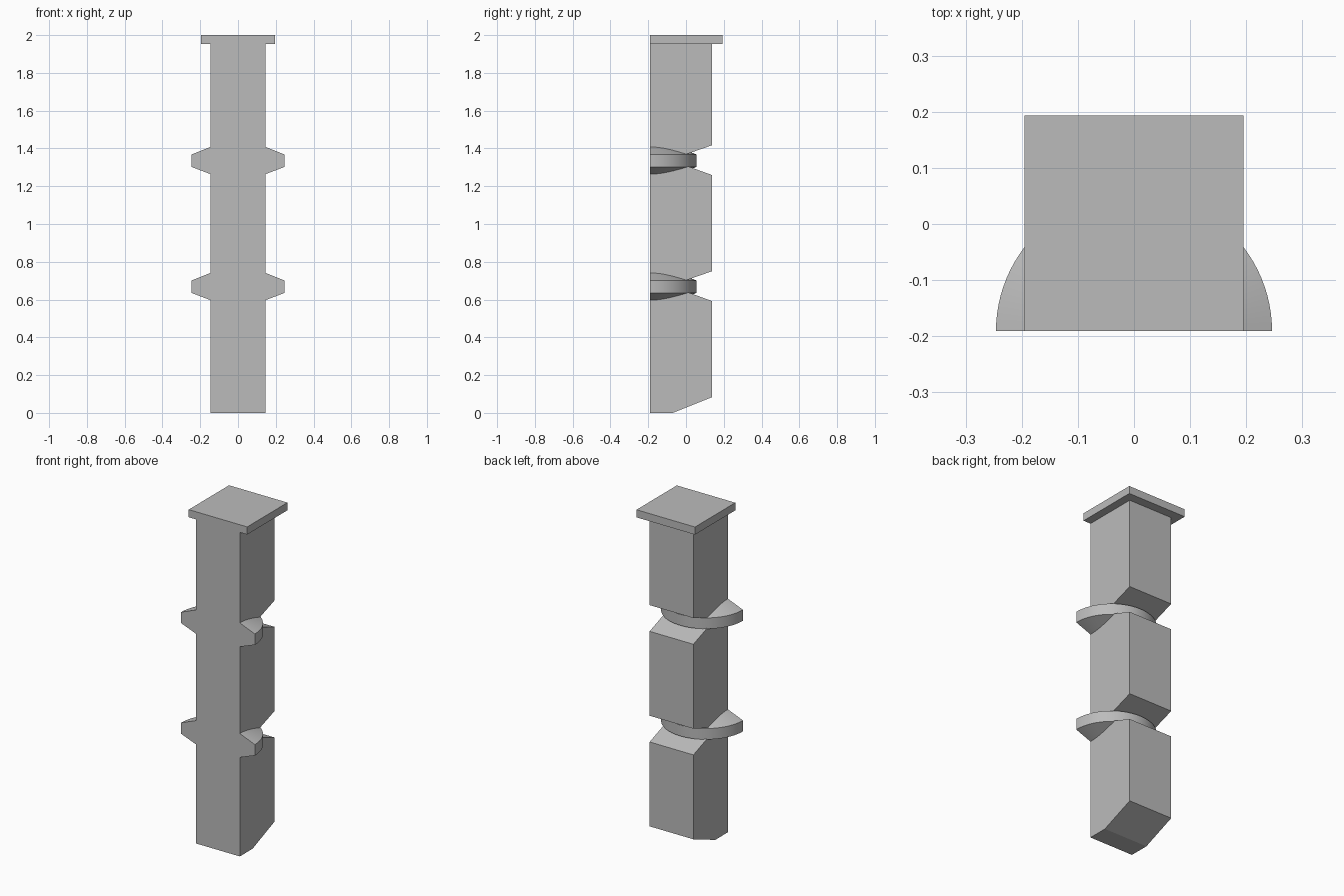
import bpy, bmesh, math
from mathutils import Vector

cube = bpy.data.objects.get("Cube")
if cube:
    bpy.data.objects.remove(cube)

grey = bpy.data.materials.new("plain_grey")
grey.use_nodes = True
colour = (0.5, 0.5, 0.5, 1)
grey.diffuse_color = colour
grey.node_tree.nodes["Principled BSDF"].inputs["Base Color"].default_value = colour

HALF = 0.146       # half width of the post
FRONT = -0.191     # flat front plane
BACK = 0.138       # back of the post
TOP = 1.954        # underside of the cap
COLLARS = (0.668, 1.335)


def make_object(name, bm):
    bmesh.ops.recalc_face_normals(bm, faces=bm.faces)
    mesh = bpy.data.meshes.new(name)
    bm.to_mesh(mesh)
    bm.free()
    mesh.materials.append(grey)
    obj = bpy.data.objects.new(name, mesh)
    bpy.context.collection.objects.link(obj)
    return obj


def extrude_profile(name, points, half_width):
    """Extrude a (y, z) side profile across x."""
    bm = bmesh.new()
    face = bm.faces.new([bm.verts.new((-half_width, y, z)) for y, z in points])
    grown = bmesh.ops.extrude_face_region(bm, geom=[face])["geom"]
    verts = [g for g in grown if isinstance(g, bmesh.types.BMVert)]
    bmesh.ops.translate(bm, verts=verts, vec=(2 * half_width, 0, 0))
    return make_object(name, bm)


# Post: bevelled foot and a tapered notch behind each collar
profile = [(FRONT, 0), (-0.07, 0), (BACK, 0.083)]
for z in COLLARS:
    profile += [(BACK, z - 0.076), (0.0, z - 0.026), (0.0, z + 0.034), (BACK, z + 0.082)]
profile += [(BACK, TOP), (FRONT, TOP)]
extrude_profile("post", profile, HALF)

# Cap: thin square slab, flush with the front
extrude_profile("cap", [(FRONT, TOP), (0.193, TOP), (0.193, 2), (FRONT, 2)], 0.195)


# Collars: tapered half rings swept around the back of the post
def half_collar(name, z):
    bm = bmesh.new()
    section = [(HALF, -0.071), (0.246, -0.033), (0.246, 0.033), (HALF, 0.073)]
    start = bm.faces.new([bm.verts.new((r, FRONT, z + h)) for r, h in section])
    end_cap = start.copy()
    bmesh.ops.spin(bm, geom=[end_cap] + list(end_cap.edges) + list(end_cap.verts),
                   cent=(0, FRONT, z), axis=(0, 0, 1), angle=math.pi,
                   steps=48, use_duplicate=False)
    bmesh.ops.remove_doubles(bm, verts=bm.verts, dist=0.0001)
    obj = make_object(name, bm)
    bpy.ops.object.select_all(action="DESELECT")
    obj.select_set(True)
    bpy.context.view_layer.objects.active = obj
    bpy.ops.object.shade_smooth_by_angle(angle=math.radians(30))


for label, z in zip(("lower_collar", "upper_collar"), COLLARS):
    half_collar(label, z)
